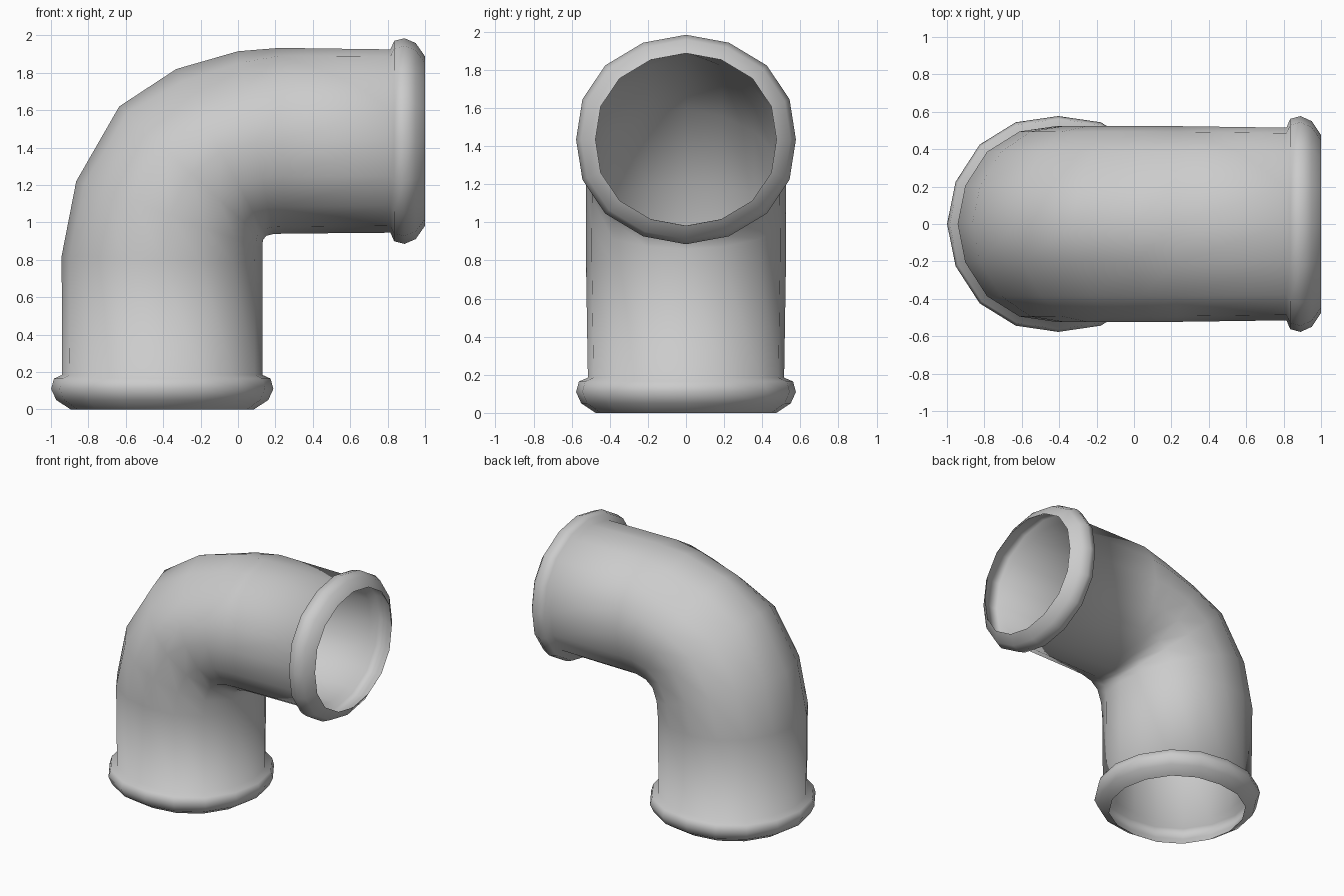
import bpy, bmesh
from math import sin, cos, tau, radians

if "Cube" in bpy.data.objects:
    bpy.data.objects.remove(bpy.data.objects["Cube"])

SIDES = 16
WALL = 0.038

# Bend stations: outer-side point, inner-side point (x, z), half width in y,
# and how much the outer shoulders of the bend are flattened
bend = [
    ((-0.940, 0.185), (0.130, 0.185), 0.515, 0),
    ((-0.943, 0.820), (0.130, 0.780), 0.525, 0),
    ((-0.865, 1.220), (0.130, 0.860), 0.525, 0.02),
    ((-0.635, 1.620), (0.133, 0.905), 0.523, 0.06),
    ((-0.330, 1.820), (0.150, 0.928), 0.523, 0.14),
    ((0.000, 1.915), (0.190, 0.938), 0.523, 0.10),
    ((0.220, 1.933), (0.250, 0.940), 0.523, 0.02),
    ((0.815, 1.925), (0.815, 0.945), 0.515, 0),
]

# Collar profiles: distance from the mouth, radius
collar = [(0.0, 0.475), (0.05, 0.55), (0.11, 0.577), (0.165, 0.562)]
collar_inside = [(0.06, 0.51), (0.11, 0.537), (0.155, 0.527)]


def bottom_collar(d, r):
    return ((-0.405 - r * 1.03, d), (-0.405 + r * 1.03, d), r, 0)


def side_collar(d, r):
    return ((1 - d, 1.435 + r * 0.953), (1 - d, 1.435 - r * 0.953), r, 0)


def shrink(station):
    (ox, oz), (ix, iz), w, flat = station
    length = ((ox - ix) ** 2 + (oz - iz) ** 2) ** 0.5
    dx, dz = (ox - ix) / length * WALL, (oz - iz) / length * WALL
    return ((ox - dx, oz - dz), (ix + dx, iz + dz), w - WALL, flat)


# Outer skin from mouth to mouth, then the inner wall back again
stations = [bottom_collar(*p) for p in collar] + bend
stations += [side_collar(*p) for p in reversed(collar)]
stations += [side_collar(*p) for p in collar_inside]
stations += [shrink(s) for s in reversed(bend)]
stations += [bottom_collar(*p) for p in reversed(collar_inside)]

bm = bmesh.new()
rings = []
for (ox, oz), (ix, iz), w, flat in stations:
    cx, cz = (ox + ix) / 2, (oz + iz) / 2
    hx, hz = (ox - ix) / 2, (oz - iz) / 2
    ring = []
    for k in range(SIDES):
        a = tau * k / SIDES
        bulge = sin(2 * a) ** 2
        c = cos(a) - (flat * bulge if cos(a) > 0 else 0)
        s = sin(a) * (1 + 0.04 * bulge)
        ring.append(bm.verts.new((cx + hx * c, w * s, cz + hz * c)))
    rings.append(ring)

for n, ring in enumerate(rings):
    nxt = rings[(n + 1) % len(rings)]
    for k in range(SIDES):
        j = (k + 1) % SIDES
        bm.faces.new((ring[k], ring[j], nxt[j], nxt[k]))
bmesh.ops.recalc_face_normals(bm, faces=bm.faces)

mesh = bpy.data.meshes.new("pipe_elbow")
bm.to_mesh(mesh)
bm.free()
elbow = bpy.data.objects.new("pipe_elbow", mesh)
bpy.context.collection.objects.link(elbow)

# Smooth skin with crisp mouths
bpy.context.view_layer.objects.active = elbow
elbow.select_set(True)
bpy.ops.object.shade_smooth_by_angle(angle=radians(75))
